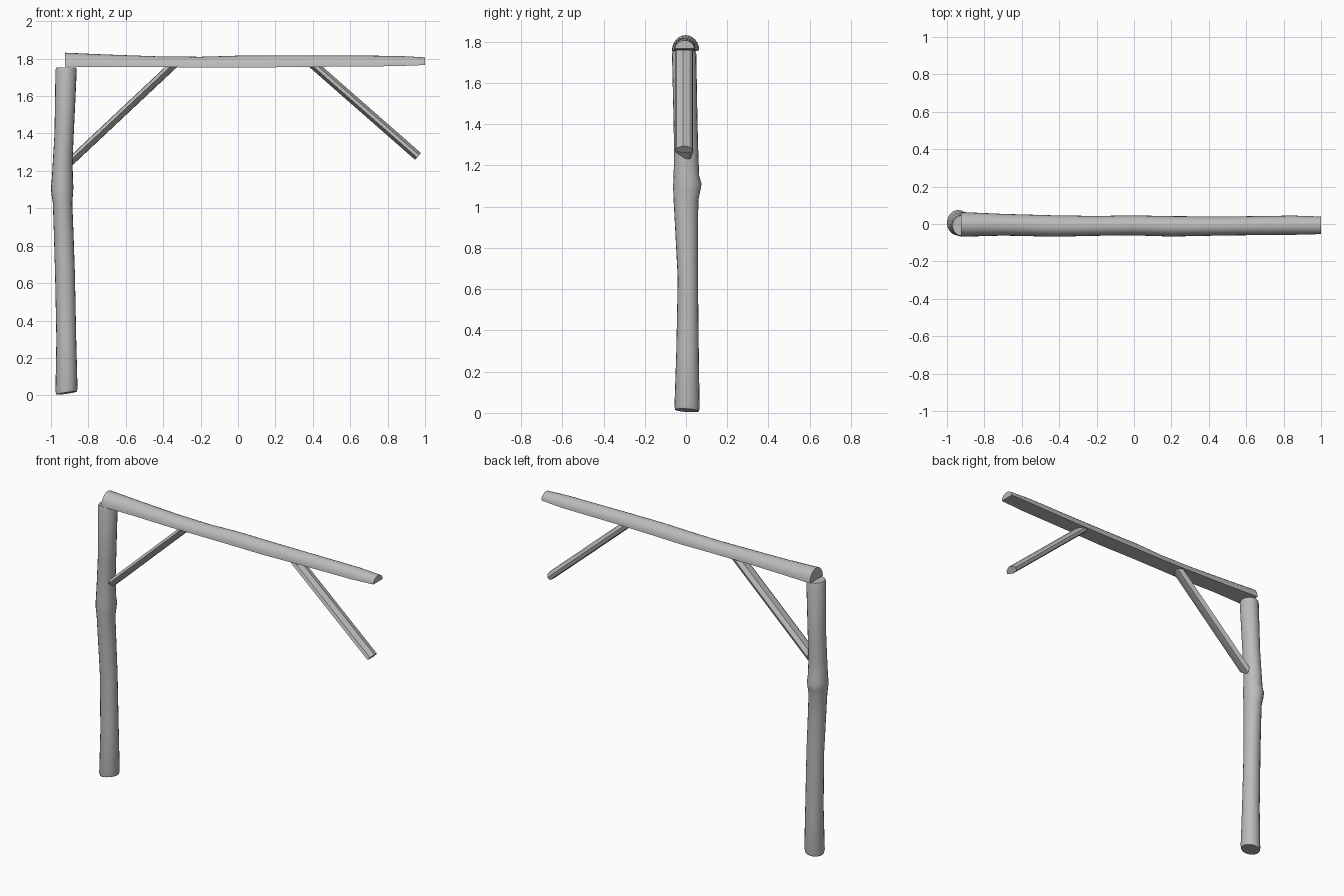
import bpy, bmesh, math
from mathutils import Vector

if "Cube" in bpy.data.objects:
    bpy.data.objects.remove(bpy.data.objects["Cube"], do_unlink=True)

wood = bpy.data.materials.new("grey_wood")
wood.use_nodes = True
COLOR = (0.5, 0.5, 0.5, 1)
wood.diffuse_color = COLOR
wood.node_tree.nodes["Principled BSDF"].inputs["Base Color"].default_value = COLOR


def loft(name, rings, angle=40):
    """Skin a list of equal-length point rings and cap both ends."""
    bm = bmesh.new()
    loops = [[bm.verts.new(p) for p in ring] for ring in rings]
    n = len(loops[0])
    for a, b in zip(loops, loops[1:]):
        for i in range(n):
            j = (i + 1) % n
            bm.faces.new((a[i], a[j], b[j], b[i]))
    bm.faces.new(loops[0])
    bm.faces.new(loops[-1])
    bmesh.ops.recalc_face_normals(bm, faces=bm.faces)
    mesh = bpy.data.meshes.new(name)
    bm.to_mesh(mesh)
    bm.free()
    mesh.materials.append(wood)
    obj = bpy.data.objects.new(name, mesh)
    bpy.context.collection.objects.link(obj)
    bpy.ops.object.select_all(action='DESELECT')
    obj.select_set(True)
    bpy.context.view_layer.objects.active = obj
    bpy.ops.object.shade_smooth_by_angle(angle=math.radians(angle))
    return obj


# Upright log: z, x min, x max, y min, y max, with a knot part way up
post_rows = [
    (0.012, -.972, -.862, -.053, .063),
    (0.03, -.976, -.858, -.056, .066),
    (0.30, -.971, -.865, -.047, .062),
    (0.65, -.978, -.872, -.040, .058),
    (0.88, -.985, -.880, -.052, .058),
    (1.03, -.990, -.886, -.060, .060),
    (1.08, -.998, -.882, -.062, .070),
    (1.11, -1.00, -.880, -.062, .075),
    (1.15, -.996, -.882, -.060, .064),
    (1.25, -.990, -.885, -.058, .060),
    (1.40, -.981, -.878, -.060, .056),
    (1.74, -.976, -.862, -.068, .050),
    (1.753, -.970, -.866, -.064, .046),
]
SIDES = 20
post = []
for k, (z, x0, x1, y0, y1) in enumerate(post_rows):
    ring = []
    for i in range(SIDES):
        a = math.tau * i / SIDES
        tilt = 0.008 * math.cos(a) - 0.004 * math.sin(a) if k < 2 else 0
        ring.append(((x0 + x1) / 2 + (x1 - x0) / 2 * math.cos(a),
                     (y0 + y1) / 2 + (y1 - y0) / 2 * math.sin(a), z + tilt))
    post.append(ring)
loft("post", post, 50)

# Half log beam, flat side down: x, y min, y max, z bottom, z top
beam_rows = [
    (-.925, -.068, .064, 1.757, 1.832),
    (-.70, -.062, .054, 1.756, 1.822),
    (-.42, -.068, .046, 1.755, 1.812),
    (-.20, -.063, .043, 1.753, 1.810),
    (0.00, -.061, .046, 1.752, 1.816),
    (0.20, -.067, .042, 1.754, 1.817),
    (0.50, -.061, .040, 1.757, 1.817),
    (0.85, -.058, .045, 1.760, 1.815),
    (1.00, -.054, .040, 1.766, 1.807),
]
ARC = 12
beam = []
for x, y0, y1, z0, z1 in beam_rows:
    beam.append([(x, (y0 + y1) / 2 + (y1 - y0) / 2 * math.cos(math.pi * i / ARC),
                  z0 + (z1 - z0) * math.sin(math.pi * i / ARC)) for i in range(ARC + 1)])
loft("beam", beam, 50)


def brace(name, top, foot, section, foot_plane=None):
    """Split-wood strut; the section holds (y, offset) pairs across the strut."""
    top, foot = Vector(top), Vector(foot)
    d = (foot - top).normalized()
    side = Vector((-d.z, 0, d.x))
    if side.z < 0:
        side = -side
    ends = []
    for y, n in section:
        base = top + side * n + Vector((0, y, 0))
        upper = base + d * ((top.z - base.z) / d.z)
        lower = foot + side * n + Vector((0, y, 0))
        if foot_plane is not None:
            lower += d * ((foot_plane - lower.x) / d.x)
        ends.append((upper, lower))
    loft(name, [[e[0] for e in ends], [e[1] for e in ends]], 25)


# Struts between the post and the beam, and under the free end
brace("post_brace", (-.355, 0, 1.758), (-.88, 0, 1.265),
      [(-.052, .004), (-.03, .020), (.012, .022), (.034, .002), (.02, -.022), (-.004, -.020)], -.885)
brace("free_brace", (.412, 0, 1.76), (.963, 0, 1.277),
      [(-.054, -.008), (-.046, .010), (-.014, .024), (.018, .016), (.032, .0), (.026, -.020), (-.015, -.024)])
